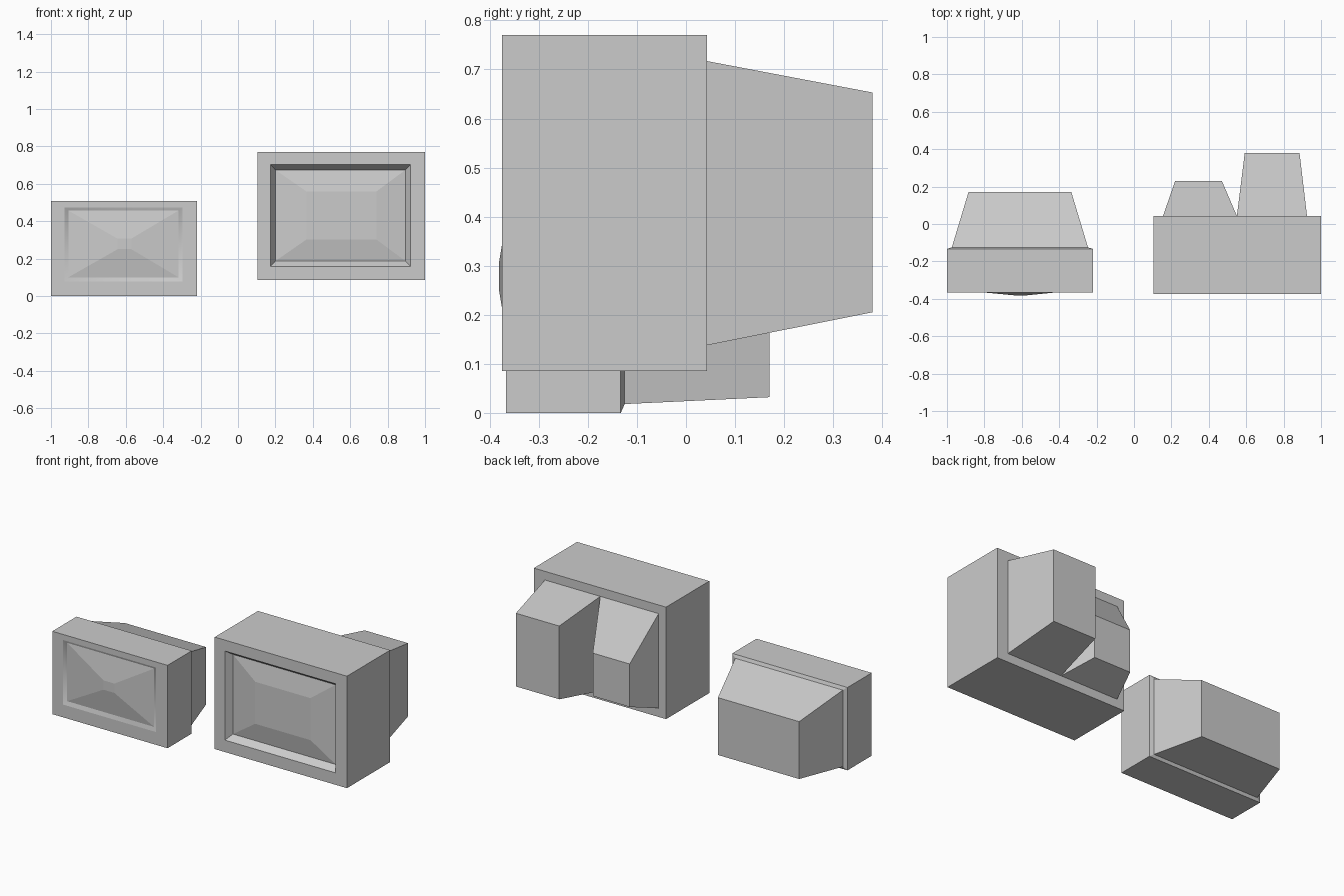
import bpy

if "Cube" in bpy.data.objects:
    bpy.data.objects.remove(bpy.data.objects["Cube"])


def loft(name, rings, cap=False, smooth=False):
    """Skin rectangular rings (x0, x1, z0, z1, y), optionally capping the last."""
    verts, faces = [], []
    for x0, x1, z0, z1, y in rings:
        verts += [(x0, y, z0), (x1, y, z0), (x1, y, z1), (x0, y, z1)]
    for r in range(len(rings) - 1):
        a, b = 4 * r, 4 * r + 4
        for i in range(4):
            j = (i + 1) % 4
            faces.append((a + i, a + j, b + j, b + i))
    if cap:
        n = len(verts)
        faces.append((n - 4, n - 3, n - 2, n - 1))
    mesh = bpy.data.meshes.new(name)
    mesh.from_pydata(verts, [], faces)
    # Rings running front to back already face outward; screens are flipped below
    mesh.update()
    for p in mesh.polygons:
        p.use_smooth = smooth
    ob = bpy.data.objects.new(name, mesh)
    bpy.context.collection.objects.link(ob)
    return ob


def front(name, outer, opening, glass, centre):
    """Front frame, sloped bezel and faceted bulging glass, all facing -y."""
    parts = [
        loft(name + "_front_frame", [outer, opening]),
        loft(name + "_bezel", [opening, glass], smooth=(name == "small_monitor")),
        loft(name + "_screen", [glass, centre], cap=True),
    ]
    for ob in parts:
        # the frame, bezel and glass must all look toward the viewer
        for p in ob.data.polygons:
            if p.normal.y > 0:
                p.flip()
        ob.data.update()


def back(name, rings):
    """Shell running backward, closed at the rear."""
    ob = loft(name, rings, cap=True)
    ob.data.polygons[-1].flip()
    ob.data.update()
    return ob


# Small monitor: front, casing with chamfered rear edge, tapered back
front("small_monitor",
      (-1, -0.22, 0, 0.507, -0.367),
      (-0.928, -0.297, 0.078, 0.473, -0.367),
      (-0.907, -0.318, 0.1, 0.457, -0.356),
      (-0.644, -0.57, 0.25, 0.307, -0.381))
back("small_monitor_casing", [
    (-1, -0.22, 0, 0.507, -0.367),
    (-1, -0.22, 0, 0.507, -0.133),
    (-0.974, -0.246, 0.018, 0.487, -0.125),
    (-0.885, -0.335, 0.032, 0.383, 0.17)])

# Large monitor: front and box casing
front("large_monitor",
      (0.105, 1, 0.085, 0.77, -0.375),
      (0.174, 0.922, 0.158, 0.703, -0.375),
      (0.2, 0.895, 0.187, 0.674, -0.335),
      (0.366, 0.74, 0.302, 0.559, -0.356))
back("large_monitor_casing", [
    (0.105, 1, 0.085, 0.77, -0.375),
    (0.105, 1, 0.085, 0.77, 0.043)])

# Two tapered housings on the back of the large monitor
back("short_rear_housing", [
    (0.155, 0.55, 0.138, 0.717, 0.043),
    (0.22, 0.47, 0.2, 0.463, 0.23)])
back("tall_rear_housing", [
    (0.55, 0.925, 0.138, 0.717, 0.043),
    (0.592, 0.885, 0.205, 0.653, 0.38)])

# Casing faces outward
for ob in bpy.context.collection.objects:
    if "casing" in ob.name or "housing" in ob.name:
        n = len(ob.data.vertices)
        mid = sum((v.co for v in ob.data.vertices), ob.data.vertices[0].co * 0) / n
        for p in ob.data.polygons:
            if p.normal.dot(p.center - mid) < 0:
                p.flip()
        ob.data.update()
